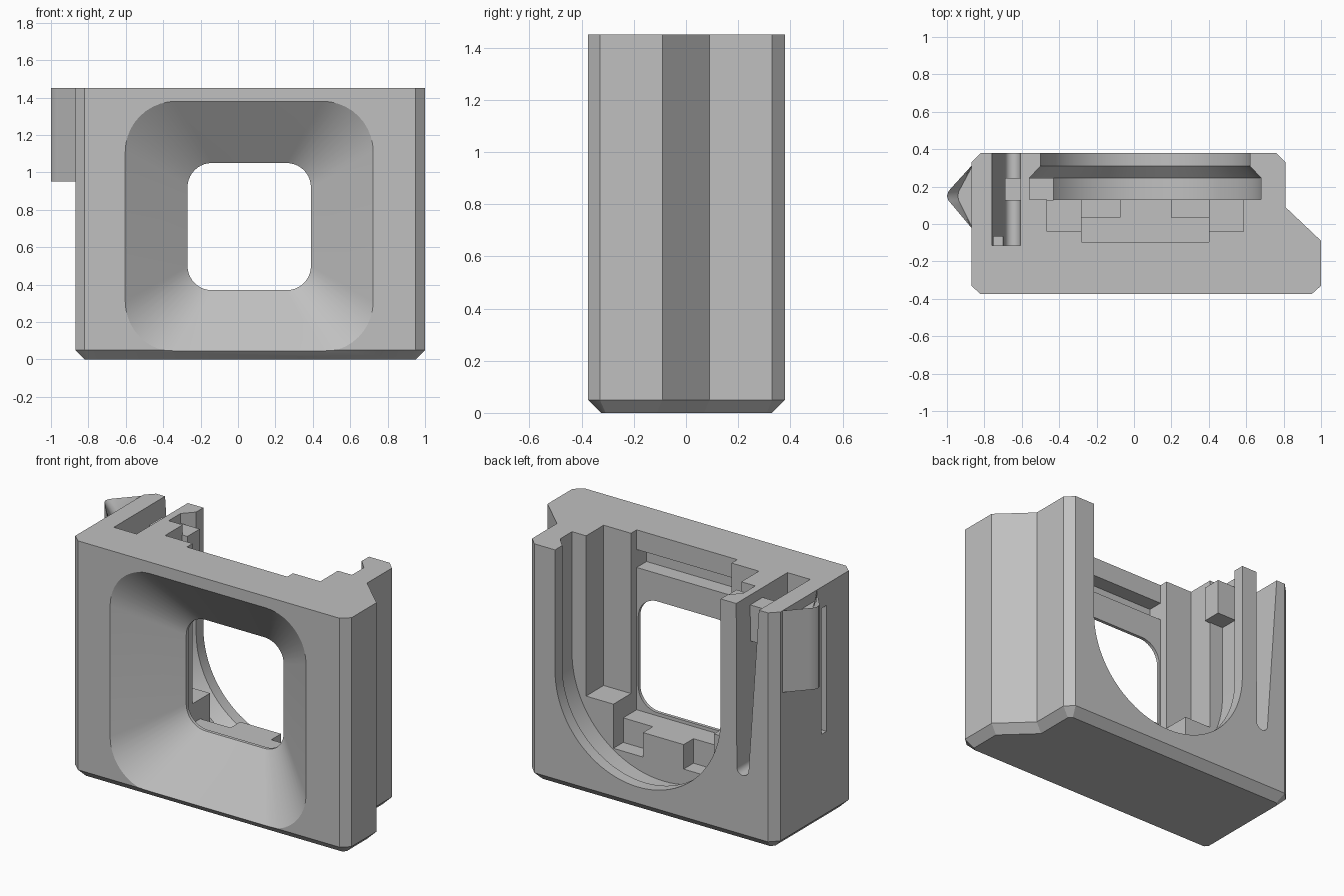
import bpy, bmesh
from math import pi, sin, cos
from mathutils import Vector

if "Cube" in bpy.data.objects:
    bpy.data.objects.remove(bpy.data.objects["Cube"], do_unlink=True)

grey = bpy.data.materials.new("light grey plastic")
grey.use_nodes = True
grey.diffuse_color = (0.53, 0.53, 0.53, 1)
grey.node_tree.nodes["Principled BSDF"].inputs["Base Color"].default_value = grey.diffuse_color

CX, CZ, TOP = 0.06, 0.71, 1.45


def loft(name, loops):
    """Closed solid through matching loops of 3D points."""
    bm = bmesh.new()
    rings = [[bm.verts.new(p) for p in loop] for loop in loops]
    n = len(rings[0])
    for a, b in zip(rings, rings[1:]):
        for i in range(n):
            j = (i + 1) % n
            bm.faces.new((a[i], a[j], b[j], b[i]))
    bm.faces.new(rings[0][::-1])
    bm.faces.new(rings[-1])
    bmesh.ops.recalc_face_normals(bm, faces=bm.faces[:])
    me = bpy.data.meshes.new(name)
    bm.to_mesh(me)
    bm.free()
    me.materials.append(grey)
    ob = bpy.data.objects.new(name, me)
    bpy.context.collection.objects.link(ob)
    return ob


def box(name, x, y, z):
    return loft(name, [[(x[0], y[0], h), (x[1], y[0], h), (x[1], y[1], h), (x[0], y[1], h)] for h in z])


def along_y(points, y):
    return [(x, y, z) for x, z in points]


def rounded(half_w, half_h, r, seg=10):
    pts = []
    for k, (sx, sz) in enumerate(((1, 1), (-1, 1), (-1, -1), (1, -1))):
        for i in range(seg + 1):
            a = (k + i / seg) * pi / 2
            pts.append((CX + sx * (half_w - r) + r * cos(a), CZ + sz * (half_h - r) + r * sin(a)))
    return pts


def u_shape(r, seg=48):
    arc = [(CX + r * cos(pi + pi * i / seg), CZ + r * sin(pi + pi * i / seg)) for i in range(seg + 1)]
    return arc + [(CX + r, 1.6), (CX - r, 1.6)]


def inset(points, d):
    out = []
    for i, p in enumerate(points):
        p = Vector(p)
        e1 = (p - Vector(points[i - 1])).normalized()
        e2 = (Vector(points[(i + 1) % len(points)]) - p).normalized()
        n1, n2 = Vector((-e1.y, e1.x)), Vector((-e2.y, e2.x))
        out.append(p + (n1 + n2) * d / (1 + n1.dot(n2)))
    return out


def boolean(target, tool, operation="DIFFERENCE"):
    tool.hide_render = True
    mod = target.modifiers.new("cut", "BOOLEAN")
    mod.operation, mod.solver, mod.object = operation, "EXACT", tool
    bpy.context.view_layer.objects.active = target
    bpy.ops.object.modifier_apply(modifier=mod.name)
    bpy.data.objects.remove(tool, do_unlink=True)


# Housing body with a chamfered base
outline = [(-0.87, -0.33), (-0.82, -0.375), (0.95, -0.375), (1, -0.33), (1, -0.09),
           (0.81, 0.09), (0.81, 0.33), (0.76, 0.38), (-0.82, 0.38), (-0.87, 0.33)]
body = loft("housing", [[(p[0], p[1], z) for p in pts] for pts, z in
                        ((inset(outline, 0.05), 0), (outline, 0.05), (outline, TOP))])

# U-shaped rear opening with an undercut groove
boolean(body, loft("rear_opening", [along_y(u_shape(r), y) for y, r in
                                    ((0.5, 0.56), (0.31, 0.56), (0.245, 0.62), (0.13, 0.62))]))

# Stepped pocket, ledge notches and the slot under the top bar
for x, y, z in (((-0.465, 0.585), (-0.04, 0.2), (0.47, 1.6)),
                ((-0.28, 0.4), (-0.095, 0.2), (0.35, 1.6)),
                ((0.2, 0.4), (0.035, 0.2), (0.2, 0.5)),
                ((-0.28, -0.075), (0.035, 0.2), (0.2, 0.5)),
                ((-0.28, 0.4), (-0.19, 0), (1.22, 1.33))):
    boolean(body, box("pocket", x, y, z))

# Front funnel and window
window = rounded(0.33, 0.34, 0.13)
funnel = rounded(0.663, 0.67, 0.27)
boolean(body, loft("funnel", [along_y(funnel, -0.5), along_y(funnel, -0.375),
                              along_y(window, -0.115), along_y(window, 0)]))

# Tapered slot behind the spring arm, with a slit through the side wall
slot = [(-0.65 + 0.04 * cos(pi + pi * i / 12), 0.45 + 0.04 * sin(pi + pi * i / 12)) for i in range(13)]
slot += [(-0.605, 1.6), (-0.77, 1.6)]
boolean(body, loft("arm_slot", [along_y(slot, -0.115), along_y(slot, 0.5)]))
boolean(body, box("arm_slit", (-0.95, -0.7), (-0.115, -0.067), (0.55, 1.32)))

# Small tab crossing the wall between slot and pocket
boolean(body, box("tab", (-0.69, -0.43), (0.125, 0.245), (1.17, 1.39)), "UNION")

# Clip bump on the spring arm, rounded at both ends
bump = [(0, -0.02), (0.1, 0.1), (0.122, 0.125), (0.13, 0.15), (0.122, 0.175), (0.1, 0.2), (0, 0.31)]
levels = []
for i in range(7):
    a = i / 6 * pi / 2
    levels.append((0.06 * (1 - sin(a)), 1 - 0.45 * (1 - cos(pi / 2 - a))))
heights = [(0.95 + d, s) for d, s in levels] + [(TOP - d, s) for d, s in levels[::-1]]
clip = loft("clip_bump", [[(-0.85, 0.31, z), (-0.85, -0.02, z)] +
                          [(-0.87 - d * s, 0.145 + (y - 0.145) * (0.85 + 0.15 * s), z) for d, y in bump]
                          for z, s in heights])

# Smooth the curved walls, keep the edges sharp
for ob in (body, clip):
    bpy.ops.object.select_all(action="DESELECT")
    ob.select_set(True)
    bpy.context.view_layer.objects.active = ob
    bpy.ops.object.shade_smooth_by_angle(angle=pi / 6)
